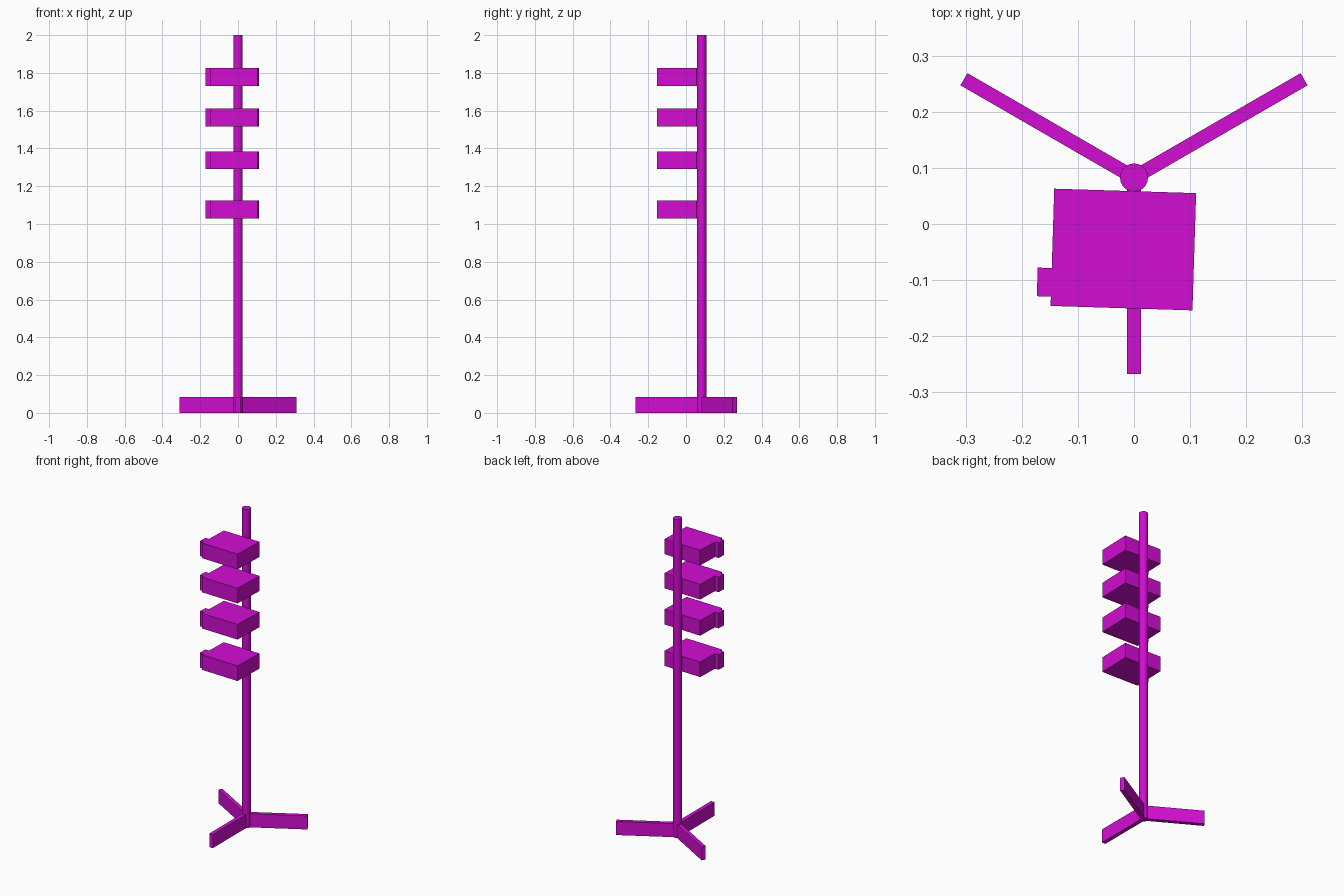
import bpy
import bmesh
import math
from mathutils import Matrix, Vector

cube = bpy.data.objects.get("Cube")
if cube:
    bpy.data.objects.remove(cube, do_unlink=True)

magenta = bpy.data.materials.new("magenta")
magenta.use_nodes = True
colour = (0.65, 0.004, 0.65, 1)
magenta.diffuse_color = colour
magenta.node_tree.nodes["Principled BSDF"].inputs["Base Color"].default_value = colour

POLE_Y = 0.083


def finish(name, bm):
    bmesh.ops.recalc_face_normals(bm, faces=bm.faces)
    mesh = bpy.data.meshes.new(name)
    bm.to_mesh(mesh)
    bm.free()
    mesh.materials.append(magenta)
    obj = bpy.data.objects.new(name, mesh)
    bpy.context.collection.objects.link(obj)
    return obj


def prism(name, outline, height):
    """Extrude a flat outline upwards."""
    bm = bmesh.new()
    face = bm.faces.new([bm.verts.new((x, y, 0)) for x, y in outline])
    up = bmesh.ops.extrude_face_region(bm, geom=[face])["geom"]
    top = [v for v in up if isinstance(v, bmesh.types.BMVert)]
    bmesh.ops.translate(bm, verts=top, vec=Vector((0, 0, height)))
    return finish(name, bm)


# Upright pole
bm = bmesh.new()
bmesh.ops.create_cone(bm, cap_ends=True, segments=20, radius1=0.025, radius2=0.025,
                      depth=2, matrix=Matrix.Translation((0, POLE_Y, 1)))
pole = finish("pole", bm)
bpy.context.view_layer.objects.active = pole
pole.select_set(True)
bpy.ops.object.shade_smooth_by_angle(angle=math.radians(35))
pole.select_set(False)

# Three flat feet spread evenly round the pole
for name, angle in (("front_foot", -90), ("left_foot", 30), ("right_foot", 150)):
    foot = prism(name, [(0, -0.0125), (0.35, -0.0125), (0.35, 0.0125), (0, 0.0125)], 0.085)
    foot.location = (0, POLE_Y, 0)
    foot.rotation_euler.z = math.radians(angle)

# Stacked boxes, each with a small tab on its right side
W, D = 0.1265, 0.1045
box_outline = [(-W, -D), (W, -D), (W, D), (-W, D),
               (-W, -0.037), (-W - 0.025, -0.037), (-W - 0.025, -0.088), (-W, -0.088)]
for i, z in enumerate((1.03, 1.29, 1.517, 1.731)):
    box = prism(f"box_{i + 1}", box_outline, 0.095)
    box.location = (-0.019, -0.0455, z)
    box.rotation_euler.z = math.radians(-1.8)
